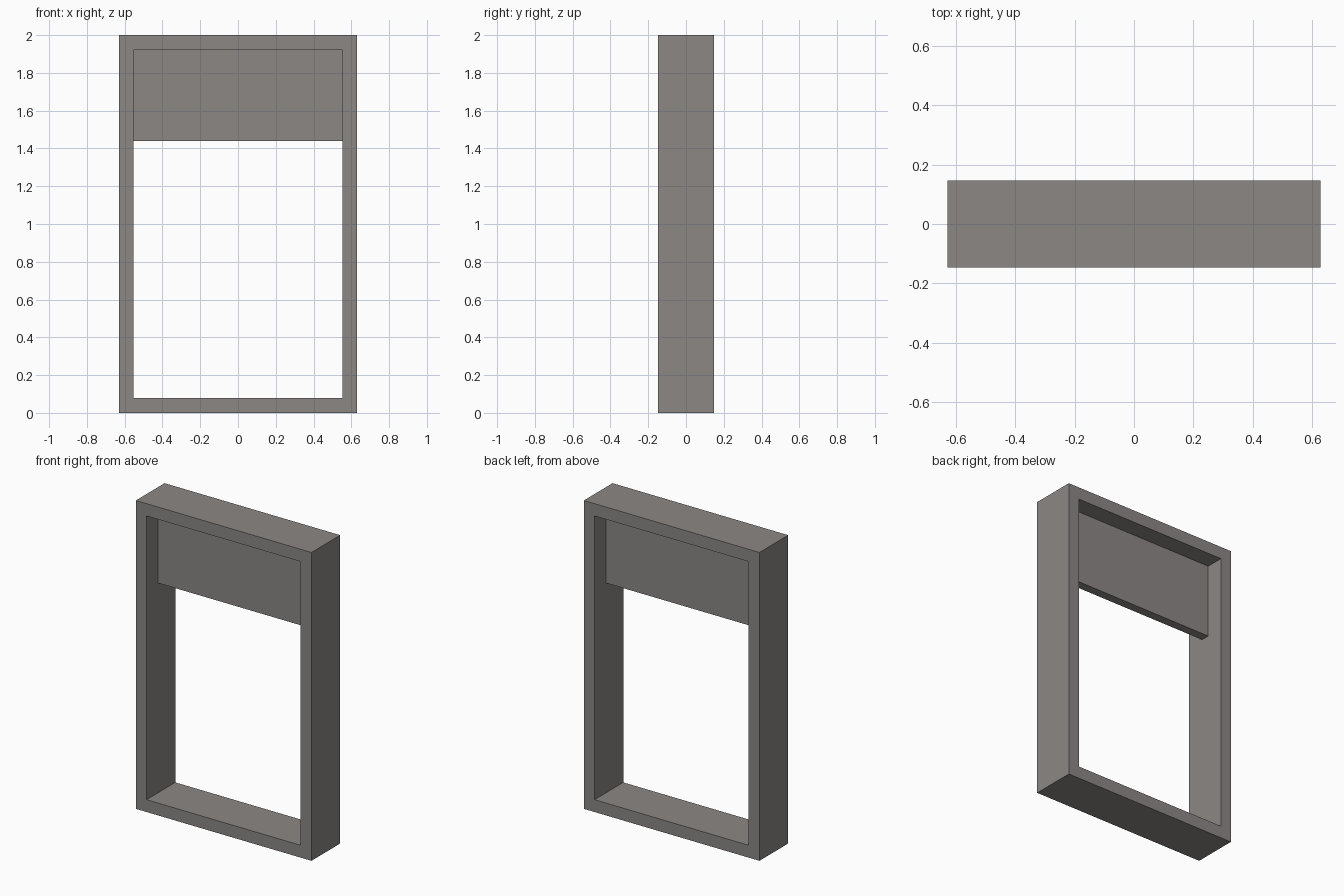
import bpy, bmesh

if "Cube" in bpy.data.objects:
    bpy.data.objects.remove(bpy.data.objects["Cube"])

W, H, D = 0.63, 2.0, 0.147        # outer half width, height, half depth
IW, Z0, Z1 = 0.553, 0.08, 1.92    # opening half width, bottom, top

grey = bpy.data.materials.new("warm_grey")
grey.diffuse_color = (0.258, 0.242, 0.235, 1)
grey.use_nodes = True
grey.node_tree.nodes["Principled BSDF"].inputs["Base Color"].default_value = grey.diffuse_color


def finish(name, bm):
    bmesh.ops.recalc_face_normals(bm, faces=bm.faces)
    mesh = bpy.data.meshes.new(name)
    bm.to_mesh(mesh)
    bm.free()
    mesh.materials.append(grey)
    obj = bpy.data.objects.new(name, mesh)
    bpy.context.collection.objects.link(obj)


def rect(bm, hw, z0, z1, y):
    return [bm.verts.new((x, y, z))
            for x, z in ((-hw, z0), (hw, z0), (hw, z1), (-hw, z1))]


# Window frame: a rectangular ring with mitred corners
bm = bmesh.new()
loops = [rect(bm, W, 0, H, -D), rect(bm, W, 0, H, D),
         rect(bm, IW, Z0, Z1, D), rect(bm, IW, Z0, Z1, -D)]
for i in range(4):
    a, b = loops[i], loops[(i + 1) % 4]
    for j in range(4):
        k = (j + 1) % 4
        bm.faces.new((a[j], a[k], b[k], b[j]))
finish("window_frame", bm)

# Raised sash panel across the top of the opening
bm = bmesh.new()
bmesh.ops.create_cube(bm, size=1)
bottom, half = 1.44, 0.029
for v in bm.verts:
    v.co = (v.co.x * 2 * IW, v.co.y * 2 * half,
            (bottom + Z1) / 2 + v.co.z * (Z1 - bottom))
finish("upper_panel", bm)
